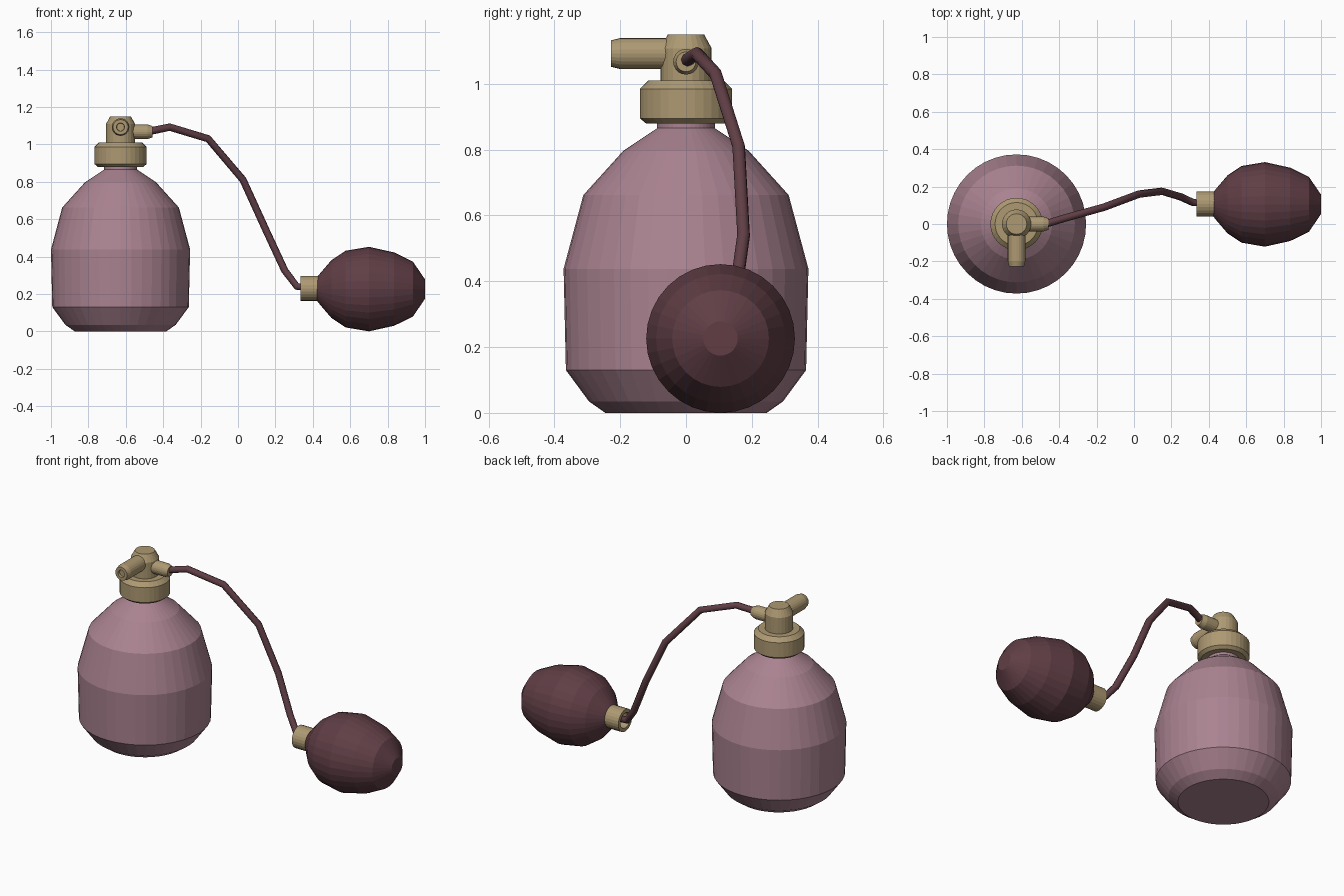
import bpy, bmesh, math
from mathutils import Vector, Matrix

if "Cube" in bpy.data.objects:
    bpy.data.objects.remove(bpy.data.objects["Cube"])


def material(name, rgb):
    m = bpy.data.materials.new(name)
    m.diffuse_color = (*rgb, 1)
    m.use_nodes = True
    m.node_tree.nodes["Principled BSDF"].inputs["Base Color"].default_value = m.diffuse_color
    return m


GLASS = material("rose_glass", (0.40, 0.225, 0.28))
BRASS = material("brass", (0.42, 0.32, 0.17))
RUBBER = material("dark_rubber", (0.115, 0.048, 0.06))


def lathe(name, profile, origin, mat, axis=(0, 0, 1), sides=32):
    """Turn (radius, height) points about an axis, capping both ends."""
    bm = bmesh.new()
    rings = []
    for r, h in profile:
        rings.append([bm.verts.new((r * math.cos(2 * math.pi * i / sides),
                                    r * math.sin(2 * math.pi * i / sides), h))
                      for i in range(sides)])
    for a, b in zip(rings, rings[1:]):
        for i in range(sides):
            j = (i + 1) % sides
            bm.faces.new((a[i], a[j], b[j], b[i]))
    bm.faces.new(rings[0][::-1])
    bm.faces.new(rings[-1])
    rot = Vector(axis).to_track_quat('Z', 'Y').to_matrix().to_4x4()
    bm.transform(Matrix.Translation(origin) @ rot)
    bmesh.ops.recalc_face_normals(bm, faces=bm.faces)
    me = bpy.data.meshes.new(name)
    bm.to_mesh(me)
    bm.free()
    me.materials.append(mat)
    ob = bpy.data.objects.new(name, me)
    bpy.context.collection.objects.link(ob)
    return ob


BX = -0.628                      # bottle centre line
BULB = (0, 0.105, 0.226)         # bulb axis

# Bottle with its neck
lathe("bottle", [(0.245, 0), (0.295, 0.035), (0.365, 0.13), (0.372, 0.438),
                 (0.312, 0.662), (0.19, 0.797), (0.088, 0.865), (0.088, 0.9)],
      (BX, 0, 0), GLASS, sides=40)

# Screw collar and spray head
lathe("collar", [(0.122, 0.88), (0.14, 0.895), (0.14, 0.985), (0.115, 1.01)],
      (BX, 0, 0), BRASS)
lathe("spray_head", [(0.078, 1.0), (0.078, 1.108), (0.055, 1.15)],
      (BX, 0, 0), BRASS, sides=24)

# Nozzle facing front, with a small recessed outlet
lathe("nozzle", [(0.047, 0), (0.047, 0.2), (0.04, 0.228), (0.022, 0.228), (0.02, 0.215)],
      (BX, 0, 1.092), BRASS, axis=(0, -1, 0), sides=24)

# Hose connector on the side of the head
lathe("hose_connector", [(0.039, 0), (0.039, 0.145), (0.03, 0.172)],
      (BX, 0, 1.067), BRASS, axis=(1, 0, 0), sides=20)

# Squeeze bulb and its hollow brass ferrule
lathe("bulb", [(0.06, 0.42), (0.085, 0.44), (0.155, 0.5), (0.205, 0.575), (0.226, 0.70),
               (0.196, 0.835), (0.147, 0.935), (0.052, 1.0)],
      BULB, RUBBER, axis=(1, 0, 0))
lathe("bulb_ferrule", [(0.067, 0.45), (0.067, 0.335), (0.046, 0.335), (0.046, 0.41)],
      (0, 0.107, 0.23), BRASS, axis=(1, 0, 0), sides=24)

# Hose: bevelled path from connector to bulb
path = [(-0.52, 0, 1.067), (-0.457, 0.005, 1.073), (-0.365, 0.033, 1.092),
        (-0.16, 0.09, 1.03), (0.027, 0.16, 0.81), (0.15, 0.175, 0.54),
        (0.25, 0.145, 0.325), (0.315, 0.115, 0.24), (0.42, 0.107, 0.23)]
cu = bpy.data.curves.new("hose", 'CURVE')
cu.dimensions = '3D'
cu.bevel_depth = 0.02
cu.bevel_resolution = 2
cu.use_fill_caps = True
sp = cu.splines.new('POLY')
sp.points.add(len(path) - 1)
for p, co in zip(sp.points, path):
    p.co = (*co, 1)
cu.materials.append(RUBBER)
hose = bpy.data.objects.new("hose", cu)
bpy.context.collection.objects.link(hose)
bpy.context.view_layer.objects.active = hose
hose.select_set(True)
bpy.ops.object.convert(target='MESH')
